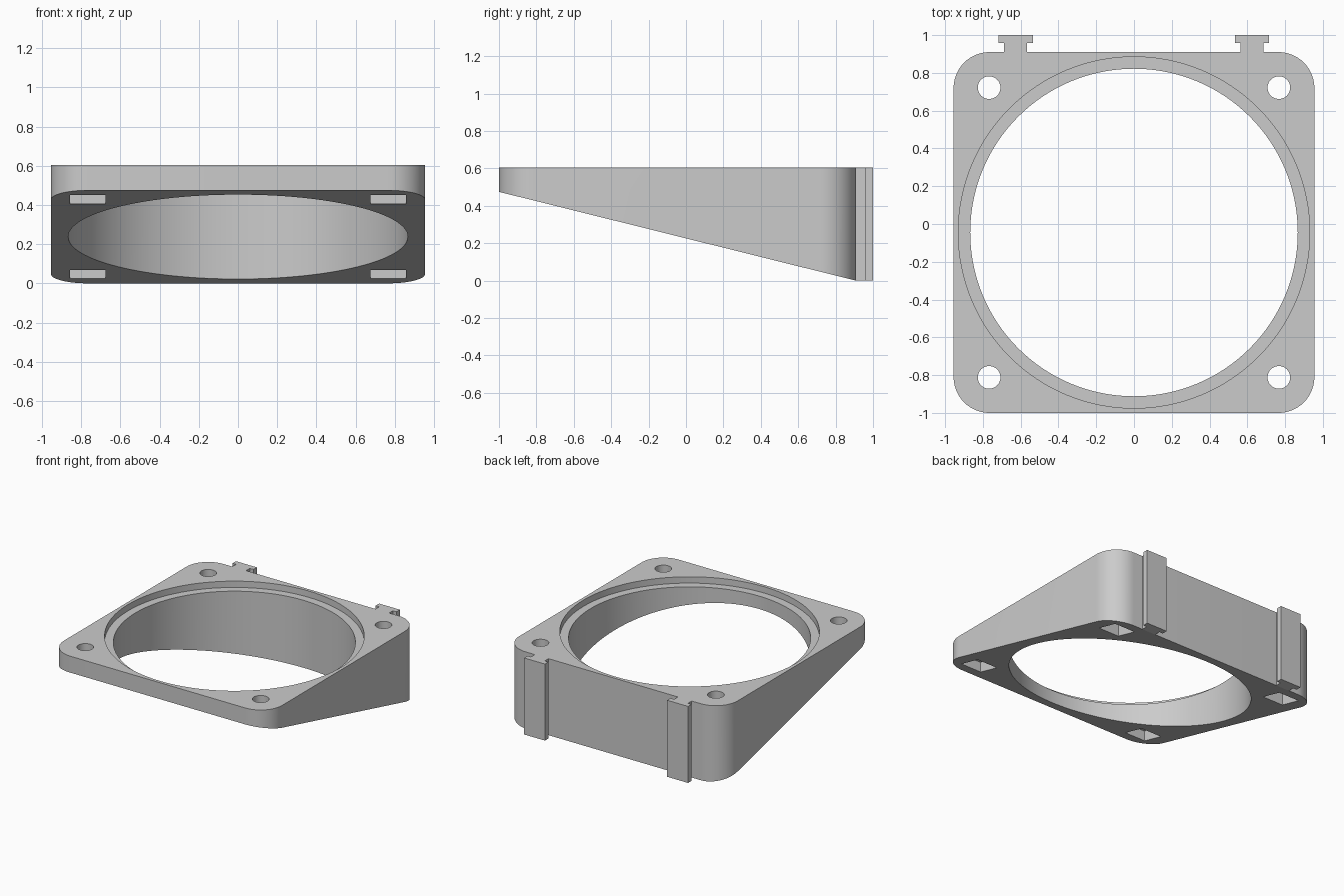
import bpy
import bmesh
from math import sin, cos, pi, radians

if "Cube" in bpy.data.objects:
    bpy.data.objects.remove(bpy.data.objects["Cube"], do_unlink=True)

TOP = 0.605
MID_Y = -0.045         # centre of the square body
HALF = 0.955
CORNER = 0.19
HOLE = 0.767           # screw offset from the centre
SLOPE = 0.475 / (2 * HALF)

grey = bpy.data.materials.new("plain grey")
grey.use_nodes = True
grey.diffuse_color = (0.6, 0.6, 0.6, 1)
grey.node_tree.nodes["Principled BSDF"].inputs["Base Color"].default_value = (0.6, 0.6, 0.6, 1)


def underside(y):
    return max(0, (HALF + MID_Y - y) * SLOPE)


def prism(name, outline, bottom, top):
    """Extrude an outline; bottom may be a height or a function of y."""
    low = bottom if callable(bottom) else (lambda y: bottom)
    bm = bmesh.new()
    lower = [bm.verts.new((x, y, low(y))) for x, y in outline]
    upper = [bm.verts.new((x, y, top)) for x, y in outline]
    bm.faces.new(lower[::-1])
    bm.faces.new(upper)
    n = len(outline)
    for i in range(n):
        j = (i + 1) % n
        bm.faces.new((lower[i], lower[j], upper[j], upper[i]))
    bmesh.ops.recalc_face_normals(bm, faces=bm.faces)
    mesh = bpy.data.meshes.new(name)
    bm.to_mesh(mesh)
    bm.free()
    mesh.materials.append(grey)
    ob = bpy.data.objects.new(name, mesh)
    bpy.context.collection.objects.link(ob)
    return ob


def circle(x, y, r, n):
    return [(x + r * cos(2 * pi * i / n), y + r * sin(2 * pi * i / n)) for i in range(n)]


def square(x, y, h):
    return [(x - h, y - h), (x + h, y - h), (x + h, y + h), (x - h, y + h)]


def rounded_square(half, radius, steps):
    points = []
    for k, (sx, sy) in enumerate(((1, 1), (-1, 1), (-1, -1), (1, -1))):
        for i in range(steps + 1):
            a = (k + i / steps) * pi / 2
            points.append((sx * (half - radius) + radius * cos(a),
                           MID_Y + sy * (half - radius) + radius * sin(a)))
    return points


def activate(ob):
    bpy.ops.object.select_all(action="DESELECT")
    ob.select_set(True)
    bpy.context.view_layer.objects.active = ob


def cut(ob, cutter):
    cutter.hide_render = True
    activate(ob)
    mod = ob.modifiers.new("cut", "BOOLEAN")
    mod.operation = "DIFFERENCE"
    mod.solver = "EXACT"
    mod.object = cutter
    bpy.ops.object.modifier_apply(modifier=mod.name)
    bpy.data.objects.remove(cutter, do_unlink=True)


# Wedge-shaped body with rounded corners
body = prism("wedge_body", rounded_square(HALF, CORNER, 16), underside, TOP)

# Large bore and the shallow seat around its top rim
cut(body, prism("bore_cutter", circle(0, MID_Y, 0.867, 128), -0.2, 1))
cut(body, prism("seat_cutter", circle(0, MID_Y, 0.93, 128), TOP - 0.05, 1))

# Screw holes with square nut pockets open to the underside
for sx in (-1, 1):
    for sy in (-1, 1):
        x, y = sx * HOLE, MID_Y + sy * HOLE
        cut(body, prism("screw_cutter", circle(x, y, 0.06, 32), -0.2, 1))
        cut(body, prism("pocket_cutter", square(x, y, 0.09), -0.2, 0.53))
activate(body)
bpy.ops.object.shade_smooth_by_angle(angle=radians(30))

# T-shaped slide rails on the back
back = HALF + MID_Y
for side, cx in (("right", -0.627), ("left", 0.625)):
    half_t = [(0.06, back), (0.06, 0.957), (0.091, 0.957), (0.091, 1)]
    outline = [(cx + x, y) for x, y in half_t] + [(cx - x, y) for x, y in half_t[::-1]]
    prism(side + "_slide_rail", outline, 0, TOP)
